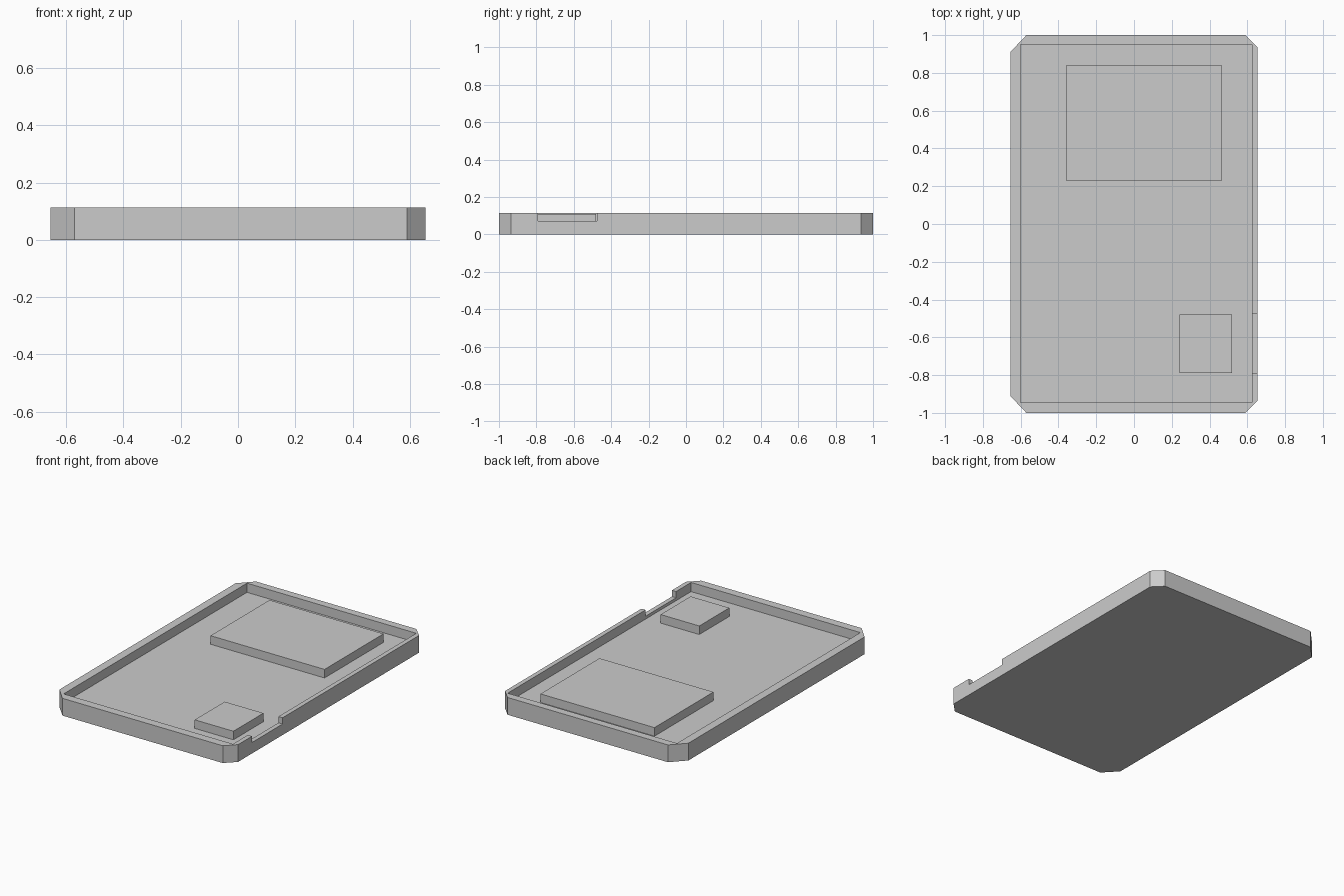
import bpy
import bmesh

default = bpy.data.objects.get("Cube")
if default:
    bpy.data.objects.remove(default, do_unlink=True)

grey = bpy.data.materials.new("plain grey")
grey.use_nodes = True
grey.diffuse_color = (0.6, 0.6, 0.6, 1)
grey.node_tree.nodes["Principled BSDF"].inputs["Base Color"].default_value = (0.6, 0.6, 0.6, 1)

RIM, FLOOR, BLOCK_TOP, NOTCH = 0.113, 0.053, 0.109, 0.072


def prism(name, outline, z0, z1):
    """Extrude a flat outline from z0 up to z1."""
    bm = bmesh.new()
    base = bm.faces.new([bm.verts.new((x, y, z0)) for x, y in outline])
    top = bmesh.ops.extrude_face_region(bm, geom=[base])
    verts = [v for v in top["geom"] if isinstance(v, bmesh.types.BMVert)]
    bmesh.ops.translate(bm, verts=verts, vec=(0, 0, z1 - z0))
    bmesh.ops.recalc_face_normals(bm, faces=bm.faces)
    mesh = bpy.data.meshes.new(name)
    bm.to_mesh(mesh)
    bm.free()
    mesh.materials.append(grey)
    obj = bpy.data.objects.new(name, mesh)
    bpy.context.collection.objects.link(obj)
    return obj


def box(name, x0, x1, y0, y1, z0, z1):
    return prism(name, [(x0, y0), (x1, y0), (x1, y1), (x0, y1)], z0, z1)


def cut(target, cutter):
    """Subtract the cutter and keep it hidden."""
    mod = target.modifiers.new(cutter.name, "BOOLEAN")
    mod.operation = "DIFFERENCE"
    mod.solver = "EXACT"
    mod.object = cutter
    cutter.hide_render = True
    cutter.hide_viewport = True
    cutter.display_type = "WIRE"


# Tray with clipped corners, larger on the right-hand side
half = [(-0.57, -1), (0.59, -1), (0.655, -0.935), (0.655, 0.935),
        (0.59, 1), (-0.57, 1), (-0.655, 0.91), (-0.655, -0.91)]
tray = prism("tray", half, 0, RIM)

# Recessed floor and side notch
cut(tray, box("recess_cutter", -0.6, 0.625, -0.945, 0.95, FLOOR, 0.3))
cut(tray, box("notch_cutter", 0.6, 0.8, -0.79, -0.475, NOTCH, 0.3))

# Raised blocks on the floor
box("large_block", -0.36, 0.465, 0.23, 0.84, FLOOR, BLOCK_TOP)
box("small_block", 0.24, 0.52, -0.79, -0.48, FLOOR, BLOCK_TOP)
